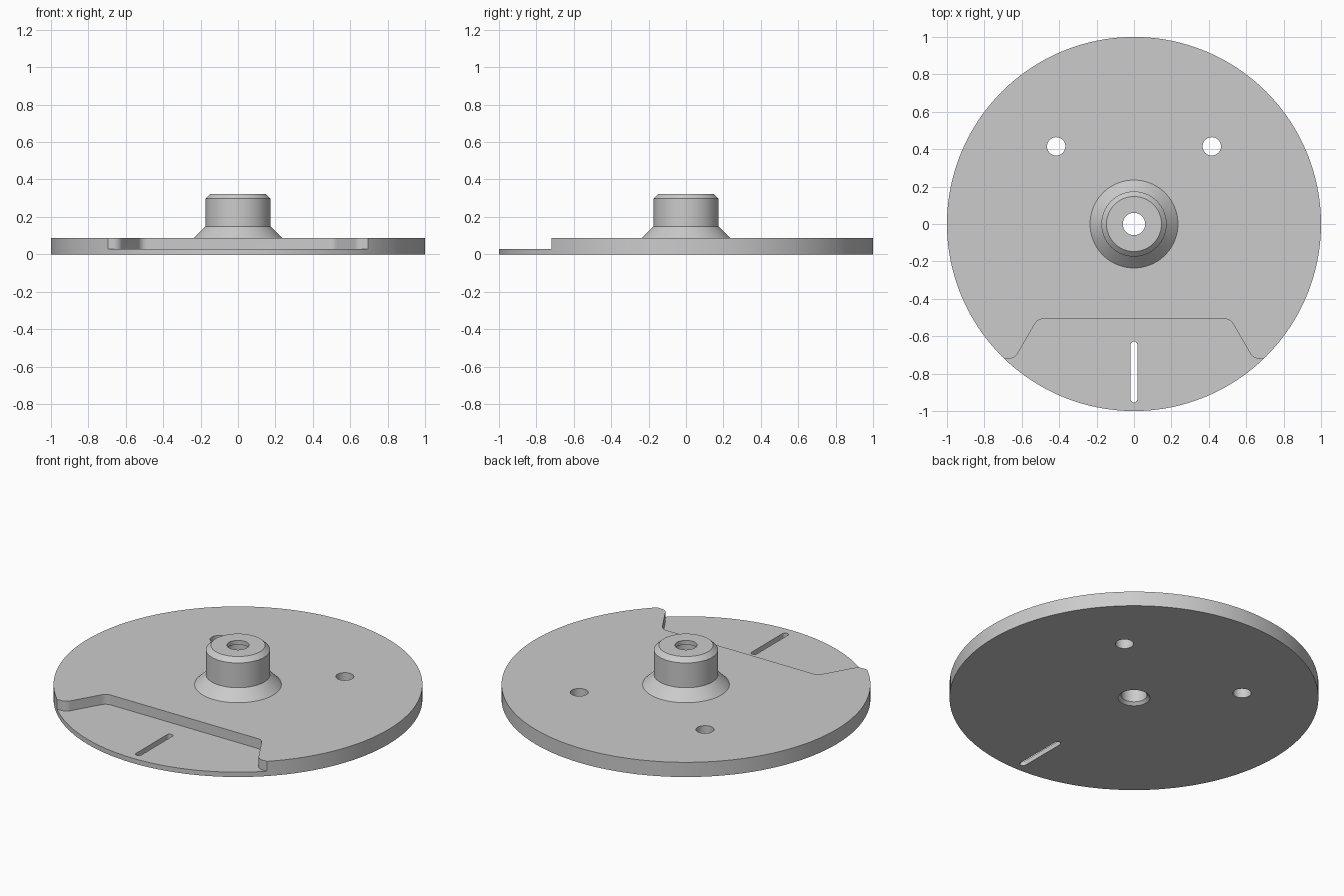
import bpy
import bmesh
from math import cos, sin, pi, radians
from mathutils import Vector

cube = bpy.data.objects.get("Cube")
if cube:
    bpy.data.objects.remove(cube, do_unlink=True)

SEGMENTS = 128
FLOOR, PLATE = 0.029, 0.088

grey = bpy.data.materials.new("light_grey")
grey.use_nodes = True
grey.diffuse_color = (0.6, 0.6, 0.6, 1)
grey.node_tree.nodes["Principled BSDF"].inputs["Base Color"].default_value = grey.diffuse_color


def make_object(name, bm):
    bmesh.ops.recalc_face_normals(bm, faces=bm.faces)
    mesh = bpy.data.meshes.new(name)
    bm.to_mesh(mesh)
    bm.free()
    mesh.materials.append(grey)
    obj = bpy.data.objects.new(name, mesh)
    bpy.context.collection.objects.link(obj)
    return obj


def lathe(name, profile):
    """Revolve a closed (radius, height) profile around z."""
    bm = bmesh.new()
    rings = []
    for i in range(SEGMENTS):
        a = 2 * pi * i / SEGMENTS
        rings.append([bm.verts.new((r * cos(a), r * sin(a), z)) for r, z in profile])
    n = len(profile)
    for i, ring in enumerate(rings):
        nxt = rings[(i + 1) % SEGMENTS]
        for j in range(n):
            k = (j + 1) % n
            bm.faces.new((ring[j], nxt[j], nxt[k], ring[k]))
    return make_object(name, bm)


def prism(name, outline, low, high):
    """Closed solid from an (x, y) outline between two heights."""
    bm = bmesh.new()
    bottom = [bm.verts.new((x, y, low)) for x, y in outline]
    top = [bm.verts.new((x, y, high)) for x, y in outline]
    bm.faces.new(bottom[::-1])
    bm.faces.new(top)
    for i in range(len(outline)):
        k = (i + 1) % len(outline)
        bm.faces.new((bottom[i], bottom[k], top[k], top[i]))
    return make_object(name, bm)


def arc(x, y, r, start, end, steps):
    angles = [radians(start + (end - start) * i / steps) for i in range(steps + 1)]
    return [(x + r * cos(a), y + r * sin(a)) for a in angles]


def fillet(before, corner, after, r, steps=8):
    """Points of an arc that rounds a corner."""
    p = Vector(corner)
    u, v = (Vector(before) - p).normalized(), (Vector(after) - p).normalized()
    half = u.angle(v) / 2
    centre = p + (u + v).normalized() * (r / sin(half))
    reach = r * cos(half) / sin(half)
    a, b = p + u * reach - centre, p + v * reach - centre
    return [tuple(centre + a.lerp(b, i / steps).normalized() * r) for i in range(steps + 1)]


# Disc and hub as one turned body with a stepped bore
body = lathe("disc_with_hub", [
    (0.086, 0), (1, 0), (1, PLATE), (0.235, PLATE), (0.174, 0.149),
    (0.174, 0.297), (0.147, 0.323), (0.06, 0.323), (0.06, 0.298),
    (0.07, 0.298), (0.07, 0.016)])

# Stepped recess at the front edge
side = [(0, -0.508), (0.515, -0.508), (0.637, -0.719), (1.2, -0.719)]
right = fillet(*side[:3], 0.05) + fillet(*side[1:], 0.05) + [side[3], (1.2, -1.2)]
recess = right + [(-x, y) for x, y in reversed(right)]
cutters = [prism("recess_cutter", recess, FLOOR, 0.2)]

# Pair of round through holes
for x in (-0.416, 0.416):
    cutters.append(prism("hole_cutter", arc(x, 0.415, 0.049, 0, 360, 48)[:-1], -0.1, 0.2))

# Round-ended radial slot
slot = arc(0, -0.646, 0.018, 0, 180, 12) + arc(0, -0.937, 0.018, 180, 360, 12)
cutters.append(prism("slot_cutter", slot, -0.1, 0.2))

# Cut, then discard the cutters
bpy.context.view_layer.objects.active = body
body.select_set(True)
for cutter in cutters:
    cutter.hide_render = True
    mod = body.modifiers.new("cut", "BOOLEAN")
    mod.operation = "DIFFERENCE"
    mod.solver = "EXACT"
    mod.object = cutter
    bpy.ops.object.modifier_apply(modifier=mod.name)
    bpy.data.objects.remove(cutter, do_unlink=True)

bpy.ops.object.shade_smooth_by_angle(angle=radians(30))
